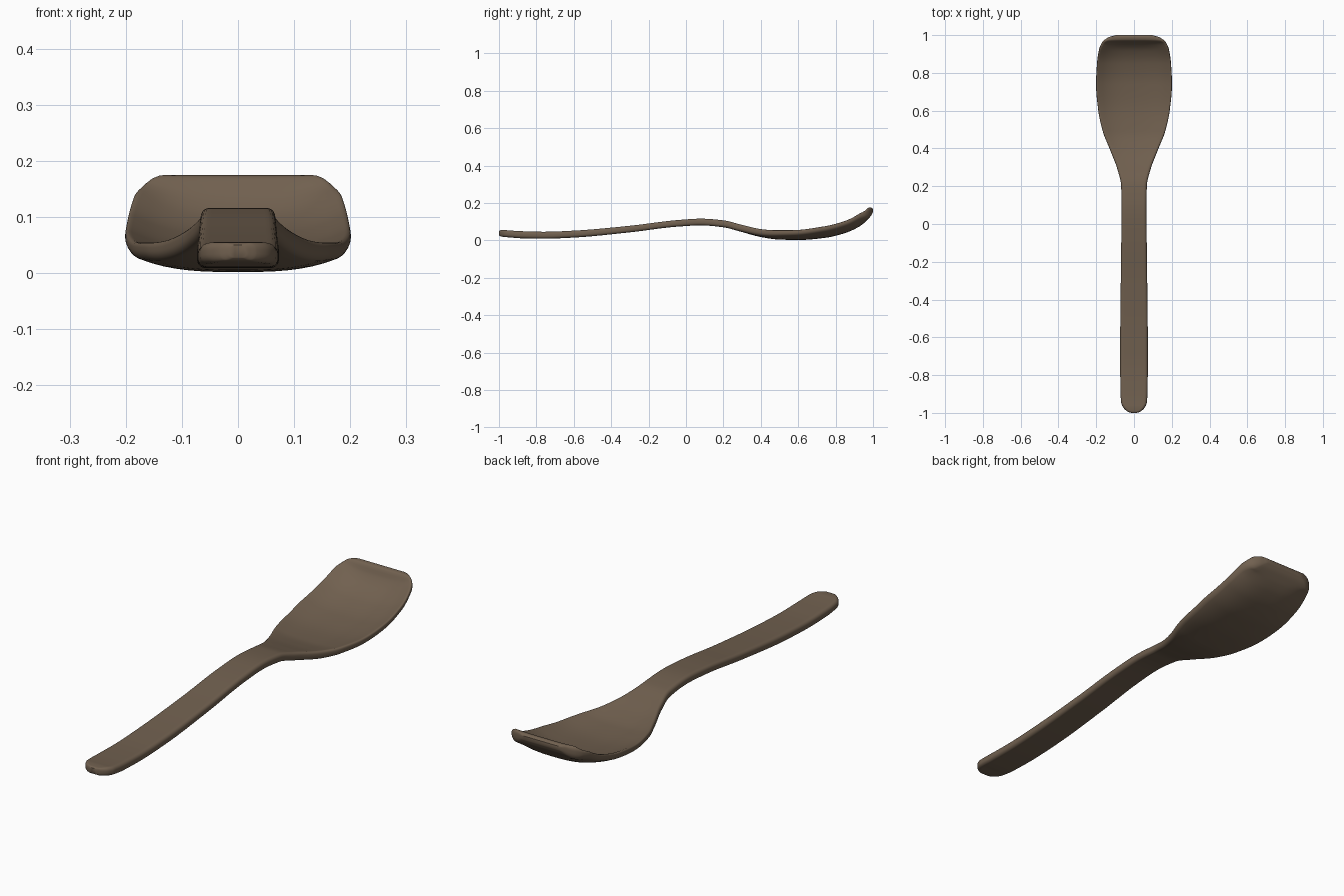
import bpy, bmesh, math

if "Cube" in bpy.data.objects:
    bpy.data.objects.remove(bpy.data.objects["Cube"])

# Stations: y, half width, bottom centre z, top centre z, rim lift
S = [
    (-1.00, 0.015, 0.028, 0.050, 0), (-0.993, 0.034, 0.022, 0.054, 0),
    (-0.97, 0.058, 0.018, 0.055, 0), (-0.945, 0.068, 0.016, 0.053, 0),
    (-0.88, 0.072, 0.011, 0.049, 0), (-0.76, 0.073, 0.009, 0.046, 0),
    (-0.60, 0.073, 0.015, 0.052, 0), (-0.30, 0.070, 0.043, 0.078, 0),
    (-0.05, 0.067, 0.073, 0.108, 0), (0.08, 0.066, 0.080, 0.116, 0),
    (0.20, 0.068, 0.070, 0.107, 0), (0.29, 0.088, 0.047, 0.084, 0.002),
    (0.40, 0.130, 0.018, 0.053, 0.010), (0.49, 0.165, 0.005, 0.036, 0.022),
    (0.60, 0.189, 0.002, 0.031, 0.029), (0.74, 0.201, 0.013, 0.042, 0.038),
    (0.85, 0.196, 0.039, 0.068, 0.041), (0.92, 0.186, 0.070, 0.103, 0.042),
    (0.955, 0.173, 0.095, 0.138, 0.025), (0.975, 0.156, 0.115, 0.172, 0.004),
    (0.99, 0.131, 0.133, 0.175, 0), (1.00, 0.095, 0.152, 0.168, 0),
]


def slopes(k):
    """Monotone tangents for column k."""
    d = [(b[k] - a[k]) / (b[0] - a[0]) for a, b in zip(S, S[1:])]
    m = [d[0]]
    for a, b in zip(d, d[1:]):
        m.append(2 * a * b / (a + b) if a * b > 0 else 0)
    return m + [d[-1]]


M = [slopes(k) for k in range(5)]


def station(i, t):
    a, b = S[i], S[i + 1]
    h = b[0] - a[0]
    out = [a[0] + h * t]
    for k in range(1, 5):
        out.append((2*t**3 - 3*t*t + 1) * a[k] + (t**3 - 2*t*t + t) * h * M[k][i]
                   + (3*t*t - 2*t**3) * b[k] + (t**3 - t*t) * h * M[k][i + 1])
    return out


def section(y, w, zb, zt, lift):
    """Rounded-rectangle ring, bent upward towards its edges."""
    half, mid = (zt - zb) / 2, (zt + zb) / 2
    r = min(half * 0.8, w * 0.8)
    right = []
    for j in range(9):                                   # lower flat, centre to edge
        right.append(((w - r) * j / 8, -half))
    for j in range(1, 6):                                # lower corner
        a = -math.pi / 2 + math.pi / 2 * j / 5
        right.append((w - r + r * math.cos(a), -half + r + r * math.sin(a)))
    right += [(x, -z) for x, z in reversed(right)]       # upper half
    ring = right + [(-x, z) for x, z in reversed(right[1:-1])]
    return [(x, y, mid + z + lift * (abs(x) / w) ** 3) for x, z in ring]


rings = []
for i in range(len(S) - 1):
    n = 4 if S[i + 1][0] - S[i][0] < 0.05 else 8
    rings += [section(*station(i, j / n)) for j in range(n)]
rings.append(section(*S[-1]))

# Spoon: one continuous loft from the handle end to the scoop lip
bm = bmesh.new()
vr = [[bm.verts.new(p) for p in ring] for ring in rings]
for a, b in zip(vr, vr[1:]):
    for j in range(len(a)):
        k = (j + 1) % len(a)
        bm.faces.new((a[j], a[k], b[k], b[j]))
bm.faces.new(vr[0])
bm.faces.new(vr[-1])
bmesh.ops.recalc_face_normals(bm, faces=bm.faces)
mesh = bpy.data.meshes.new("spoon")
bm.to_mesh(mesh)
bm.free()
spoon = bpy.data.objects.new("spoon", mesh)
bpy.context.collection.objects.link(spoon)

# Brown material
mat = bpy.data.materials.new("dark_wood_brown")
mat.diffuse_color = (0.165, 0.118, 0.079, 1)
mat.use_nodes = True
mat.node_tree.nodes["Principled BSDF"].inputs["Base Color"].default_value = mat.diffuse_color
mesh.materials.append(mat)

bpy.context.view_layer.objects.active = spoon
spoon.select_set(True)
bpy.ops.object.shade_smooth_by_angle(angle=math.radians(50))
